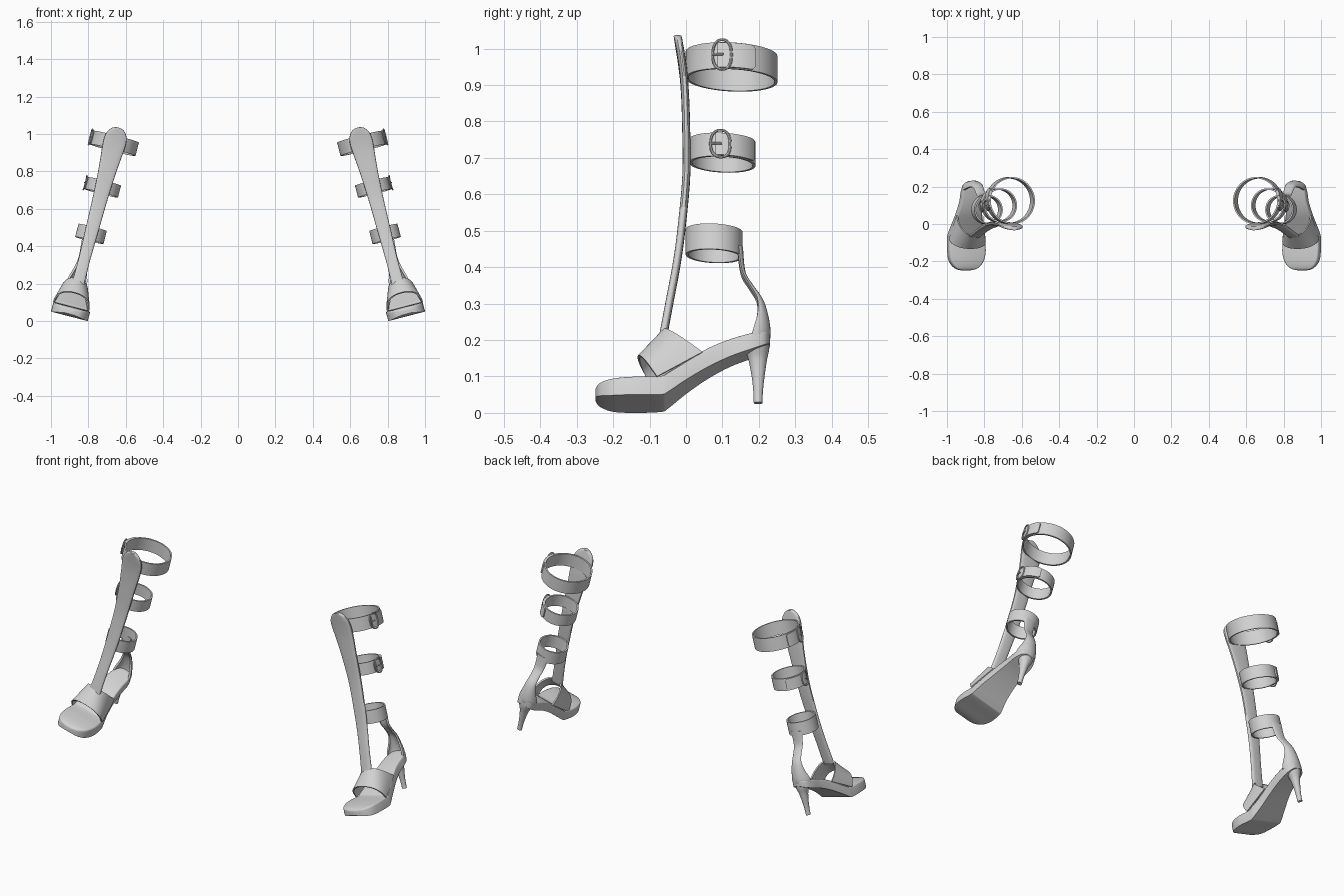
import bpy, bmesh
from math import sin, cos, pi, radians
from mathutils import Matrix, Vector

cube = bpy.data.objects.get("Cube")
if cube:
    bpy.data.objects.remove(cube, do_unlink=True)

leather = bpy.data.materials.new("light_grey")
leather.use_nodes = True
GREY = (0.65, 0.65, 0.65, 1)
leather.diffuse_color = GREY
leather.node_tree.nodes["Principled BSDF"].inputs["Base Color"].default_value = GREY

# Each shoe is modelled upright, then leaned inward and mirrored
LEAN = Matrix.Translation((0.9, 0, 0.025)) @ Matrix.Rotation(radians(-14.5), 4, "Y")


def finish(obj, thickness=0):
    """Bake thickness, lean the part, shade it and mirror it."""
    bpy.ops.object.select_all(action="DESELECT")
    obj.select_set(True)
    bpy.context.view_layer.objects.active = obj
    if thickness:
        solid = obj.modifiers.new("thickness", "SOLIDIFY")
        solid.thickness = thickness
        solid.offset = 0
    bpy.ops.object.convert(target="MESH")
    obj = bpy.context.object
    bm = bmesh.new()
    bm.from_mesh(obj.data)
    bmesh.ops.recalc_face_normals(bm, faces=bm.faces)
    bm.to_mesh(obj.data)
    bm.free()
    obj.data.transform(LEAN)
    obj.data.materials.clear()
    obj.data.materials.append(leather)
    bpy.ops.object.shade_smooth_by_angle(angle=radians(35))
    obj.modifiers.new("pair", "MIRROR").use_mirror_merge = False


def loft(name, rows, wrap=True, loop=False, thickness=0):
    """Skin rows of points; wrap closes each row, loop closes the series."""
    bm = bmesh.new()
    grid = [[bm.verts.new(p) for p in row] for row in rows]
    n, m = len(grid), len(grid[0])
    for i in range(n if loop else n - 1):
        for j in range(m if wrap else m - 1):
            a, b = grid[i], grid[(i + 1) % n]
            k = (j + 1) % m
            bm.faces.new((a[j], a[k], b[k], b[j]))
    if wrap and not loop:
        bm.faces.new(grid[0])
        bm.faces.new(grid[-1])
    mesh = bpy.data.meshes.new(name)
    bm.to_mesh(mesh)
    bm.free()
    obj = bpy.data.objects.new(name, mesh)
    bpy.context.collection.objects.link(obj)
    finish(obj, thickness)


def tube(name, points, radius, closed):
    curve = bpy.data.curves.new(name, "CURVE")
    curve.dimensions = "3D"
    curve.bevel_depth = radius
    curve.bevel_resolution = 2
    curve.use_fill_caps = True
    spline = curve.splines.new("POLY")
    spline.points.add(len(points) - 1)
    for target, p in zip(spline.points, points):
        target.co = (*p, 1)
    spline.use_cyclic_u = closed
    obj = bpy.data.objects.new(name, curve)
    bpy.context.collection.objects.link(obj)
    finish(obj)


def smooth_keys(keys, steps=5):
    """Catmull-Rom interpolation through rows of numbers."""
    k = [Vector(r) for r in keys]
    k = [k[0]] + k + [k[-1]]
    out = []
    for a, b, c, d in zip(k, k[1:], k[2:], k[3:]):
        for s in range(steps):
            t = s / steps
            out.append(0.5 * (2 * b + (c - a) * t + (2 * a - 5 * b + 4 * c - d) * t**2
                              + (3 * b - a - 3 * c + d) * t**3))
    return out + [k[-1]]


def power(v, e):
    return abs(v) ** e * (1 if v >= 0 else -1)


# Sole: y, inner edge, outer edge, bottom, top
sole = smooth_keys([
    (-.248, -.02, .03, .012, .038), (-.236, -.058, .064, .006, .045),
    (-.2, -.088, .093, 0, .05), (-.14, -.1, .103, 0, .053),
    (-.07, -.09, .102, 0, .055), (-.05, -.086, .1, .008, .066),
    (0, -.068, .09, .045, .1), (.06, -.056, .076, .085, .14),
    (.12, -.05, .066, .117, .168), (.18, -.046, .062, .14, .187),
    (.215, -.034, .05, .155, .196), (.23, -.012, .026, .165, .196)])
rows = []
for y, inner, outer, bottom, top in sole:
    r = 0.01
    corner = [(r - r * cos(a), r * sin(a) - r) for a in (0, pi / 6, pi / 3, pi / 2)]
    row = [(inner, y, bottom)] + [(inner + du, y, top + dw) for du, dw in corner]
    row += [(outer - du, y, top + dw) for du, dw in reversed(corner)] + [(outer, y, bottom)]
    rows.append(row)
loft("sole", rows)

# Heel: height, centre y, half depth, half width
heel = smooth_keys([(0, .198, .012, .013), (.03, .198, .013, .013), (.07, .198, .017, .016),
                    (.12, .197, .025, .024), (.15, .195, .033, .037), (.176, .193, .037, .046)])
loft("heel", [[(.008 + ru * cos(2 * pi * i / 24), cy + ry * sin(2 * pi * i / 24), w)
               for i in range(24)] for w, cy, ry, ru in heel])

# Toe strap: arches from the front edge to the back edge
front = Vector((-.09, .102, -.08, .05, -.13, .128))
back = Vector((-.06, .08, .045, .125, -.06, .205))
rows = []
for i in range(9):
    inner, outer, y0, w0, y1, w1 = front.lerp(back, i / 8)
    row = []
    for j in range(29):
        a = pi * j / 28
        rise = sin(a) ** 0.8 if 0 < j < 28 else 0
        u = (inner + outer) / 2 + (outer - inner) / 2 * power(cos(a), 0.9)
        row.append((u, y0 + (y1 - y0) * rise, w0 + (w1 - w0) * rise))
    rows.append(row)
loft("toe_strap", rows, wrap=False, thickness=0.008)

# Shin strip: height, y, half width
shin = smooth_keys([(.185, -.064, .033), (.3, -.043, .031), (.4, -.025, .033), (.5, -.012, .036),
                    (.65, .001, .04), (.8, .0, .048), (.9, -.004, .057), (.96, -.01, .061),
                    (1, -.016, .056), (1.03, -.021, .036), (1.042, -.023, .012)])
loft("shin_strip", [[(hw * power(cos(2 * pi * i / 24), .7), y + .011 * power(sin(2 * pi * i / 24), .7), w)
                     for i in range(24)] for w, y, hw in shin])

# Ankle strap rising from the heel cup: height, back y, half width, wrap depth
ankle = smooth_keys([(.44, .151, .03, .008), (.37, .158, .024, .006), (.33, .18, .021, .007),
                     (.29, .207, .024, .012), (.245, .221, .034, .025), (.2, .227, .047, .042),
                     (.175, .224, .049, .045)])
rows = []
for w, y, hw, depth in ankle:
    angles = [pi * (j / 14 - 0.5) for j in range(15)]
    rows.append([(.007 + hw * sin(a), y - depth * (1 - cos(a)), w) for a in angles])
loft("ankle_strap", rows, wrap=False, thickness=0.011)


# Round leg straps
def on_ring(ring, angle, out=0, dw=0):
    cy, w, r = ring
    y = (r + out) * sin(angle)
    return ((r + out) * cos(angle), cy + y, w + dw - 0.05 * y)


def section(ring, angle, out, half, t=0.004):
    return [on_ring(ring, angle, out + o, d)
            for o, d in ((-t, -half), (t, -half), (t, half), (-t, half))]


straps = [("upper", (.125, .955, .122), .037, -.2, .52),
          ("middle", (.1, .712, .087), .033, -.06, 1.15),
          ("lower", (.077, .455, .074), .036, None, None)]
for label, ring, half, buckle, tip in straps:
    loft(label + "_leg_strap", [section(ring, 2 * pi * i / 56, 0, half) for i in range(56)], loop=True)
    if buckle is None:
        continue
    # Overlapping strap end with a rounded tip
    start = buckle - 0.012 / ring[2]
    rows = []
    for i in range(17):
        f = i / 16
        shrink = 1 if f < .9 else 1 - .25 * ((f - .9) / .1) ** 2
        rows.append(section(ring, start + (tip - start) * f, .007, half * .94 * shrink))
    loft(label + "_strap_end", rows)
    # Buckle frame and prong
    frame = []
    for i in range(28):
        a = 2 * pi * i / 28
        along = .024 * power(cos(a), .8 if cos(a) > 0 else 1)
        frame.append(on_ring(ring, buckle + along / ring[2], .012, (half + .005) * power(sin(a), .8)))
    tube(label + "_buckle", frame, .004, True)
    prong = [on_ring(ring, buckle + s / ring[2], .015) for s in (-.024, -.014, -.004, .004)]
    tube(label + "_buckle_prong", prong, .003, False)
